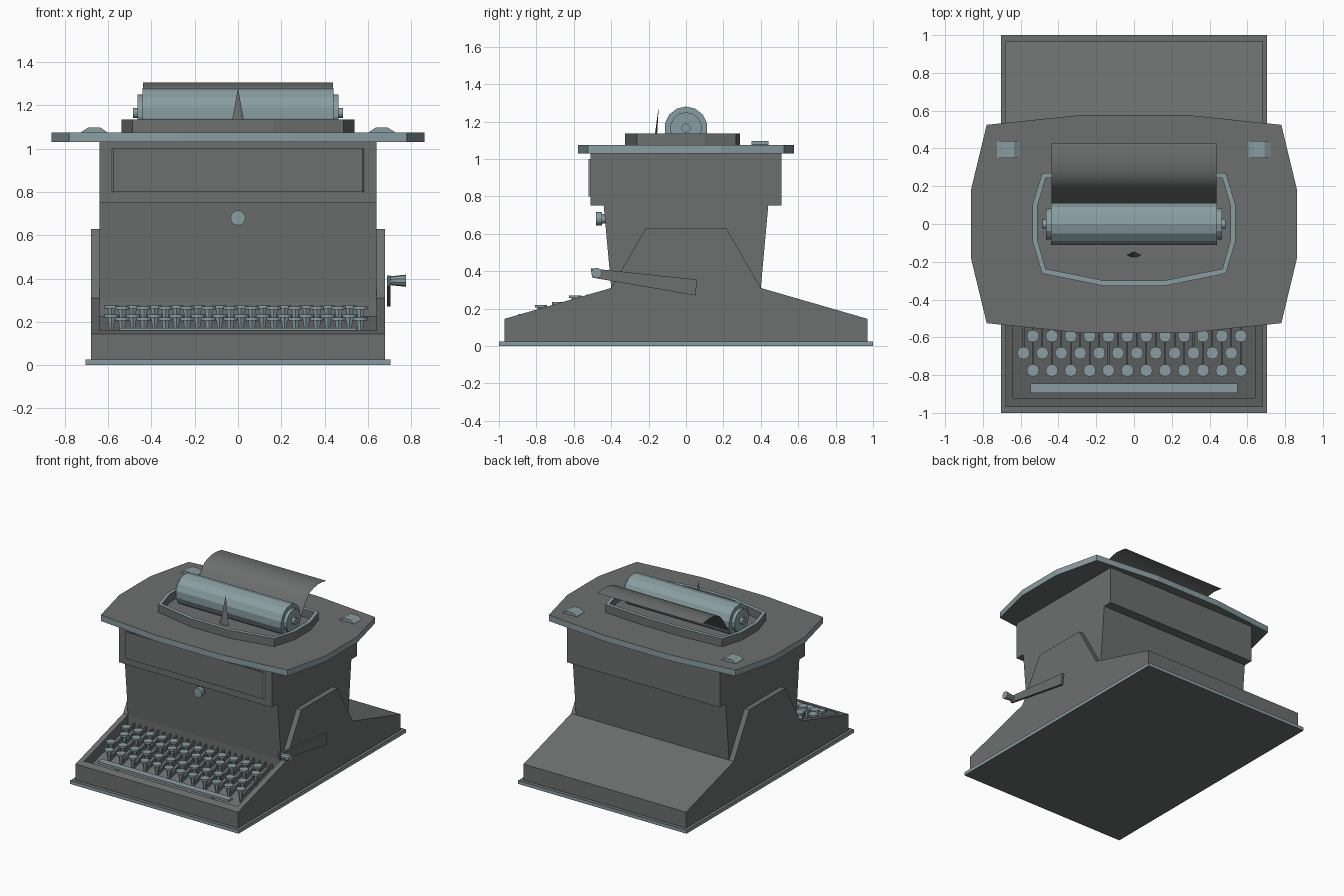
import bpy, bmesh, math
from mathutils import Vector, Matrix

if "Cube" in bpy.data.objects:
    bpy.data.objects.remove(bpy.data.objects["Cube"])


def material(name, rgb):
    m = bpy.data.materials.new(name)
    m.diffuse_color = (*rgb, 1)
    m.use_nodes = True
    m.node_tree.nodes["Principled BSDF"].inputs["Base Color"].default_value = m.diffuse_color
    return m


BODY = material("dark_enamel", (0.15, 0.16, 0.155))
TRIM = material("blue_grey_trim", (0.25, 0.34, 0.36))


def finish(name, bm, mats=(BODY,), pick=None, fix=True):
    if fix:
        bmesh.ops.recalc_face_normals(bm, faces=bm.faces)
    bm.normal_update()
    if pick:
        for f in bm.faces:
            f.material_index = 1 if pick(f.normal) else 0
    me = bpy.data.meshes.new(name)
    bm.to_mesh(me)
    bm.free()
    for m in mats:
        me.materials.append(m)
    ob = bpy.data.objects.new(name, me)
    bpy.context.collection.objects.link(ob)
    return ob


def prism(name, pts, axis, a, b, mats=(BODY,), pick=None):
    """Extrude an outline from a to b; outline is (y,z), (x,z) or (x,y)."""
    place = {'x': lambda p, t: (t, p[0], p[1]),
             'y': lambda p, t: (p[0], t, p[1]),
             'z': lambda p, t: (p[0], p[1], t)}[axis]
    bm = bmesh.new()
    lo = [bm.verts.new(place(p, a)) for p in pts]
    hi = [bm.verts.new(place(p, b)) for p in pts]
    bm.faces.new(lo)
    bm.faces.new(hi)
    for i in range(len(pts)):
        j = (i + 1) % len(pts)
        bm.faces.new((lo[i], lo[j], hi[j], hi[i]))
    return finish(name, bm, mats, pick)


def add_tube(bm, p, q, r1, r2, sides):
    p, q = Vector(p), Vector(q)
    rot = (q - p).to_track_quat('Z', 'Y').to_matrix().to_4x4()
    bmesh.ops.create_cone(bm, cap_ends=True, segments=sides, radius1=r1, radius2=r2,
                          depth=(q - p).length, matrix=Matrix.Translation((p + q) / 2) @ rot)


def tubes(name, parts, sides=12, mats=(TRIM,)):
    bm = bmesh.new()
    for part in parts:
        add_tube(bm, *part, sides)
    return finish(name, bm, mats)


def mirror4(quarter):
    """Closed outline from a quarter outline, running from +y to +x."""
    right = quarter + [(x, -y) for x, y in reversed(quarter)]
    return right + [(-x, y) for x, y in reversed(right)]


def rect(x0, x1, y0, y1):
    return [(x0, y0), (x1, y0), (x1, y1), (x0, y1)]


upright = lambda n: abs(n.z) < 0.5

# base plate
prism("base_plate", rect(-0.705, 0.705, -1, 1), 'z', 0, 0.025, (BODY, TRIM), upright)

# central body: front rail, keyboard well, tower, top box, rear slope
prism("main_body", [(-0.97, 0.025), (-0.97, 0.145), (-0.92, 0.159), (-0.92, 0.074),
                    (-0.40, 0.225), (-0.40, 0.31), (-0.44, 0.75), (-0.51, 0.75),
                    (-0.51, 1.03), (0.51, 1.03), (0.51, 0.75), (0.44, 0.75),
                    (0.40, 0.31), (0.97, 0.145), (0.97, 0.025)], 'x', -0.64, 0.64)

# side panels
panel = [(-0.97, 0.025), (-0.97, 0.145), (-0.40, 0.31), (-0.215, 0.63),
         (0.215, 0.63), (0.40, 0.31), (0.97, 0.145), (0.97, 0.025)]
for side, s in (("left", -1), ("right", 1)):
    prism(side + "_side_panel", panel, 'x', s * 0.64, s * 0.68)

# raised front panel with bevelled ends
prism("front_panel", [(-0.59, -0.50), (-0.575, -0.522), (0.575, -0.522), (0.59, -0.50)],
      'z', 0.80, 1.0, (BODY, TRIM), lambda n: abs(n.x) > 0.5)

# front knob
tubes("front_knob", [((0, -0.42, 0.68), (0, -0.465, 0.68), 0.026, 0.026),
                     ((0, -0.45, 0.68), (0, -0.482, 0.68), 0.035, 0.035)])

# lid
prism("lid", mirror4([(0.27, 0.578), (0.78, 0.525), (0.862, 0.185)]),
      'z', 1.03, 1.075, (BODY, TRIM), upright)

# carriage ring
half = [(0.165, 0.29), (0.487, 0.268), (0.538, 0.10), (0.538, -0.09), (0.487, -0.262), (0.165, -0.327)]
inner = [(0.160, 0.262), (0.468, 0.243), (0.511, 0.095), (0.511, -0.085), (0.468, -0.237), (0.160, -0.299)]
bm = bmesh.new()
loops = []
for pts, z in ((half, 1.07), (half, 1.135), (inner, 1.135), (inner, 1.07)):
    pts = pts + [(-x, y) for x, y in reversed(pts)]
    loops.append([bm.verts.new((x, y, z)) for x, y in pts])
for k in range(4):
    A, B = loops[k], loops[(k + 1) % 4]
    for i in range(len(A)):
        j = (i + 1) % len(A)
        bm.faces.new((A[i], A[j], B[j], B[i]))
finish("carriage_ring", bm, (BODY, TRIM), lambda n: n.z > 0.5)

# platen roller with stepped ends
tubes("platen_roller", [((-w, 0, 1.165), (w, 0, 1.165), r, r)
                        for w, r in ((0.44, 0.115), (0.465, 0.085), (0.485, 0.024))], 14)

# paper sheet
bm = bmesh.new()
curve = [(0.105, 1.12), (0.135, 1.155), (0.165, 1.20), (0.195, 1.245), (0.23, 1.28),
         (0.28, 1.297), (0.335, 1.306), (0.385, 1.302), (0.43, 1.294)]
rows = [[bm.verts.new((x, y, z)) for x in (-0.438, 0.438)] for y, z in curve]
for a, b in zip(rows, rows[1:]):
    f = bm.faces.new((a[0], a[1], b[1], b[0]))
    f.smooth = True
finish("paper_sheet", bm, fix=False)

# type pointer in front of the roller
bm = bmesh.new()
tip = bm.verts.new((0, -0.146, 1.28))
foot = [bm.verts.new((x, y, 1.07)) for x, y in
        ((-0.038, -0.165), (-0.015, -0.175), (0.015, -0.175), (0.038, -0.165), (0, -0.158))]
bm.faces.new(foot)
for i in range(5):
    bm.faces.new((foot[i], foot[(i + 1) % 5], tip))
finish("type_pointer", bm)

# lid clips
for side, s in (("left", -1), ("right", 1)):
    prism(side + "_lid_clip", [(s * 0.605, 1.07), (s * 0.605, 1.077), (s * 0.635, 1.097),
                               (s * 0.692, 1.097), (s * 0.725, 1.077), (s * 0.725, 1.07)],
          'y', 0.35, 0.44, (TRIM,))

# crank arm and handle
prism("crank_arm", [(-0.51, 0.415), (-0.50, 0.365), (0.05, 0.27), (0.06, 0.355)], 'x', 0.688, 0.705)
tubes("crank_handle", [((0.70, -0.478, 0.39), (0.775, -0.478, 0.39), 0.02, 0.028)], 10)

# keys: round caps on tapered stems, with levers running back along the well
floor = lambda y: 0.225 + (y + 0.40) * 0.29
caps, levers = bmesh.new(), bmesh.new()
for y, z, x0 in ((-0.775, 0.22, -0.535), (-0.683, 0.234, -0.585),
                 (-0.593, 0.27, -0.535), (-0.50, 0.276, -0.585)):
    for i in range(12):
        x = x0 + 0.1 * i
        add_tube(caps, (x, y, z - 0.014), (x, y, z), 0.033, 0.033, 12)
        add_tube(caps, (x, y, floor(y)), (x, y, z - 0.014), 0.006, 0.02, 6)
        ends = [(y, floor(y) + 0.022), (-0.40, 0.25)]
        q = [levers.verts.new((x + dx, ey, ez + dz)) for ey, ez in ends
             for dx in (-0.004, 0.004) for dz in (-0.015, 0.015)]
        for k in ((0, 1, 3, 2), (4, 5, 7, 6), (0, 1, 5, 4), (2, 3, 7, 6), (0, 2, 6, 4), (1, 3, 7, 5)):
            levers.faces.new([q[n] for n in k])
finish("keys", caps, (TRIM,))
finish("key_levers", levers)

# space bar and its supports
prism("space_bar", rect(-0.547, 0.547, -0.895, -0.845), 'z', 0.155, 0.172, (TRIM,))
tubes("space_bar_posts", [((x, -0.87, 0.08), (x, -0.87, 0.16), 0.012, 0.012) for x in (-0.4, 0.4)], 6)
